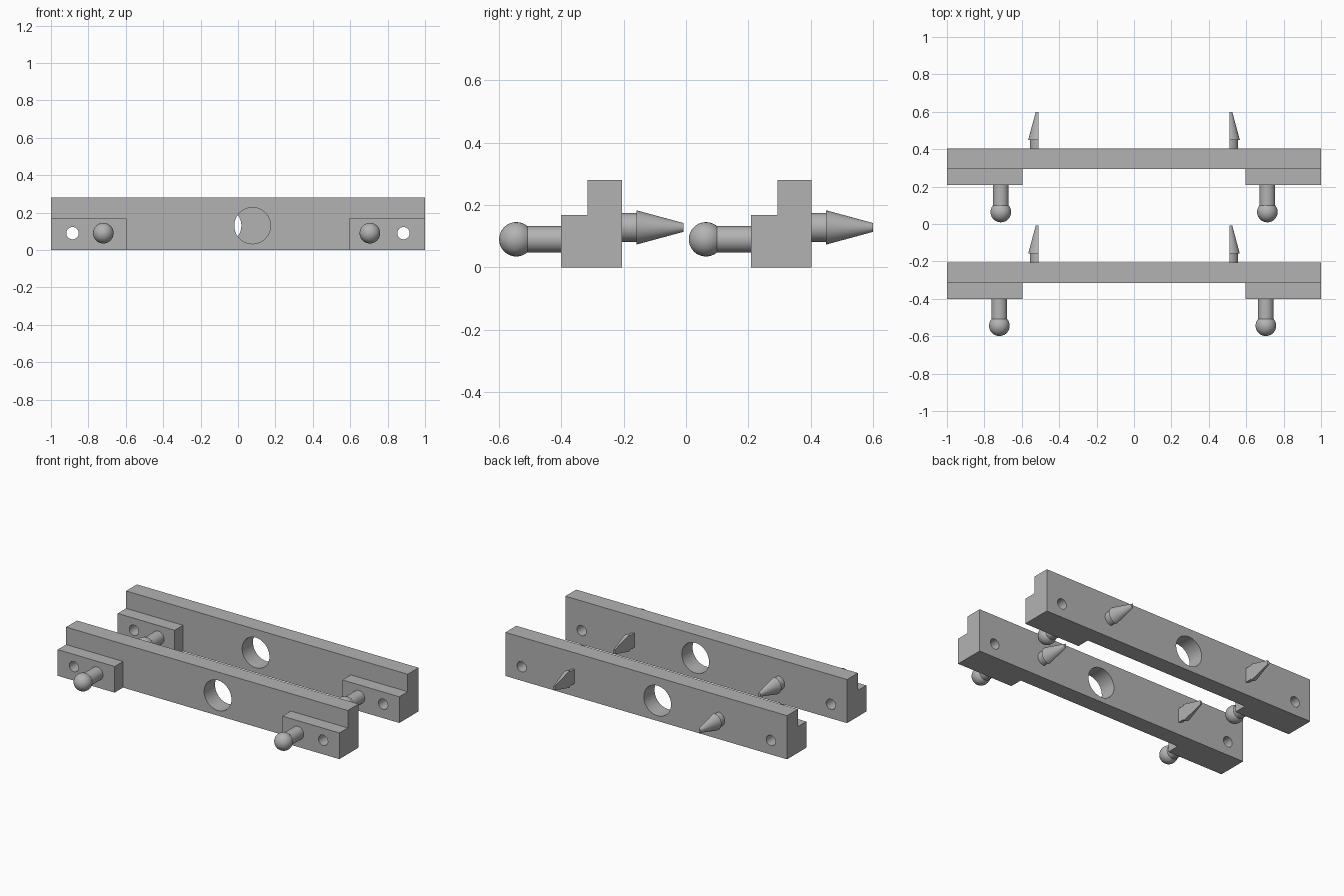
import bpy, bmesh, math

if "Cube" in bpy.data.objects:
    bpy.data.objects.remove(bpy.data.objects["Cube"])

grey = bpy.data.materials.new("plain grey")
grey.diffuse_color = (0.45, 0.45, 0.45, 1)
grey.use_nodes = True
grey.node_tree.nodes["Principled BSDF"].inputs["Base Color"].default_value = grey.diffuse_color


def add_object(name, bm):
    bmesh.ops.recalc_face_normals(bm, faces=bm.faces)
    mesh = bpy.data.meshes.new(name)
    bm.to_mesh(mesh)
    bm.free()
    mesh.materials.append(grey)
    obj = bpy.data.objects.new(name, mesh)
    bpy.context.collection.objects.link(obj)
    return obj


def box(name, x0, x1, y0, y1, z0, z1):
    bm = bmesh.new()
    bmesh.ops.create_cube(bm, size=1)
    for v in bm.verts:
        v.co = ((x0, x1)[v.co.x > 0], (y0, y1)[v.co.y > 0], (z0, z1)[v.co.z > 0])
    return add_object(name, bm)


def lathe(name, x, z, profile, n=32, start=0.0, sweep=2 * math.pi):
    """Revolve (y, radius) points about a y axis; a half sweep closes with a flat."""
    bm = bmesh.new()
    count = n if sweep > 6 else n + 1
    rings = []
    for y, r in profile:
        angles = [start + sweep * i / n for i in range(count)]
        rings.append([bm.verts.new((x + r * math.cos(a), y, z + r * math.sin(a))) for a in angles])
    for a, b in zip(rings, rings[1:]):
        for i in range(count):
            j = (i + 1) % count
            bm.faces.new((a[i], a[j], b[j], b[i]))
    bm.faces.new(rings[0])
    bm.faces.new(rings[-1])
    return add_object(name, bm)


def select_only(obj):
    bpy.ops.object.select_all(action='DESELECT')
    obj.select_set(True)
    bpy.context.view_layer.objects.active = obj


def smooth(obj):
    select_only(obj)
    bpy.ops.object.shade_smooth_by_angle(angle=math.radians(30))


def boolean(obj, other, operation):
    select_only(obj)
    mod = obj.modifiers.new("cut", 'BOOLEAN')
    mod.object, mod.operation, mod.solver = other, operation, 'EXACT'
    bpy.ops.object.modifier_apply(modifier=mod.name)
    bpy.data.objects.remove(other)


def build_rail(label, y, hole_x, peg_xs):
    # Beam with a stepped block at each end; y is the beam's front face
    rail = box(label + "_rail", -1, 1, y, y + 0.11, 0, 0.28)
    for x0, x1 in ((-1, -0.596), (0.596, 1)):
        boolean(rail, box("end_block", x0, x1, y - 0.085, y + 0.05, 0, 0.168), 'UNION')
    # Offset round window and two screw holes
    for x, z, r in ((hole_x, 0.13, 0.097), (-0.885, 0.09, 0.033), (0.885, 0.09, 0.033)):
        cutter = lathe("hole_cutter", x, z, [(y - 0.2, r), (y + 0.2, r)], 40)
        boolean(rail, cutter, 'DIFFERENCE')
    smooth(rail)

    # Ball-ended pegs on the front of the blocks
    r, shaft, centre = 0.055, 0.042, y - 0.229
    end = math.pi - math.asin(shaft / r)
    ball = []
    for i in range(17):
        a = 0.02 + (end - 0.02) * i / 16
        ball.append((centre - r * math.cos(a), r * math.sin(a)))
    for side, x in zip(("left", "right"), peg_xs):
        smooth(lathe(f"{label}_{side}_ball_peg", x, 0.09, ball + [(y - 0.08, shaft)]))

    # Half-round barbed spikes on the back, flat sides facing inward
    b = y + 0.11
    barb = [(b - 0.003, 0.046), (b + 0.046, 0.046), (b + 0.046, 0.055), (b + 0.197, 0.014)]
    for side, x, start in (("left", -0.511, math.pi / 2), ("right", 0.511, -math.pi / 2)):
        smooth(lathe(f"{label}_{side}_barbed_spike", x, 0.128, barb, 20, start, math.pi))


build_rail("front", -0.315, 0.077, (-0.72, 0.705))
build_rail("back", 0.293, -0.079, (-0.712, 0.713))
